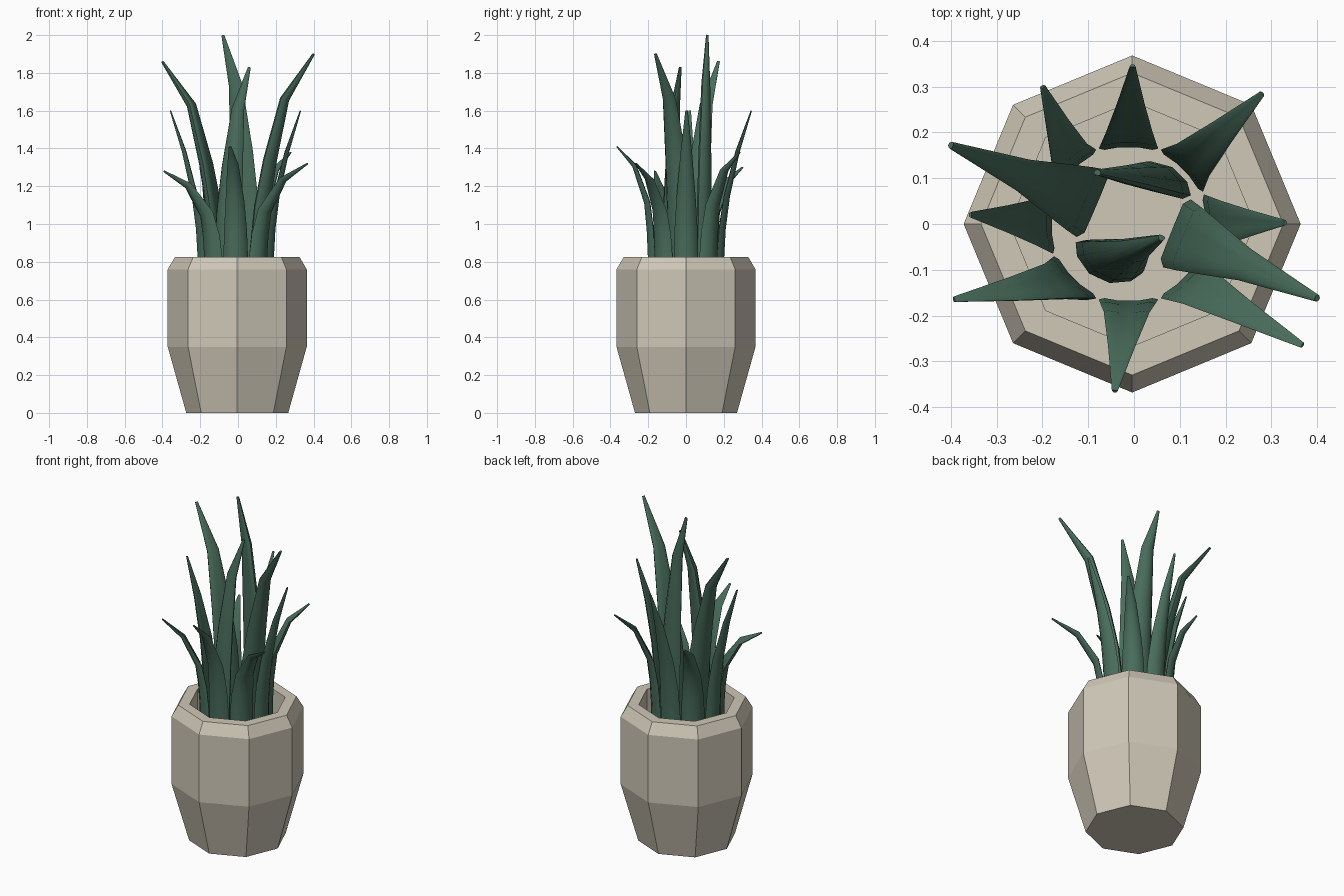
import bpy, bmesh
from math import cos, sin, radians, pi
from mathutils import Vector

if "Cube" in bpy.data.objects:
    bpy.data.objects.remove(bpy.data.objects["Cube"])


def material(name, rgb):
    m = bpy.data.materials.new(name)
    m.diffuse_color = (*rgb, 1)
    m.use_nodes = True
    m.node_tree.nodes["Principled BSDF"].inputs["Base Color"].default_value = m.diffuse_color
    return m


def loft(name, rings, mat, smooth=False):
    """Skin a list of closed rings and cap both ends."""
    bm = bmesh.new()
    loops = [[bm.verts.new(p) for p in r] for r in rings]
    n = len(loops[0])
    for a, b in zip(loops, loops[1:]):
        for i in range(n):
            j = (i + 1) % n
            bm.faces.new((a[i], a[j], b[j], b[i]))
    bm.faces.new(loops[0][::-1])
    bm.faces.new(loops[-1])
    bmesh.ops.recalc_face_normals(bm, faces=bm.faces)
    me = bpy.data.meshes.new(name)
    bm.to_mesh(me)
    bm.free()
    ob = bpy.data.objects.new(name, me)
    bpy.context.collection.objects.link(ob)
    me.materials.append(mat)
    if smooth:
        bpy.ops.object.select_all(action='DESELECT')
        ob.select_set(True)
        bpy.context.view_layer.objects.active = ob
        bpy.ops.object.shade_smooth_by_angle(angle=radians(50))
    return ob


clay = material("pale_clay", (0.63, 0.58, 0.48))
green = material("leaf_green", (0.065, 0.15, 0.105))

# Eight-sided pot: outer wall, chamfer, rim, inner wall, floor
FLOOR = 0.55
profile = [(0.27, 0), (0.368, 0.35), (0.368, 0.76), (0.33, 0.825),
           (0.267, 0.825), (0.267, FLOOR)]
loft("pot", [[(-0.004 + r * cos(i * pi / 4), r * sin(i * pi / 4), z)
              for i in range(8)] for r, z in profile], clay)


def leaf(name, base, tip, face, width, thick, bow, path):
    """Curved, tapering blade with a crescent section facing outward."""
    bx, by = base
    tx, ty, tz = tip
    pts = [Vector((bx, by, FLOOR)), Vector((bx, by, 0.82))]
    for h, out in path:
        pts.append(Vector((bx + (tx - bx) * out, by + (ty - by) * out,
                           0.82 + (tz - 0.82) * h)))
    taper = [1.0, 1.0, 0.93, 0.77, 0.46, 0.10]
    side0 = Vector((-sin(radians(face)), cos(radians(face)), 0))
    rings = []
    for k, p in enumerate(pts):
        tan = (pts[min(k + 1, len(pts) - 1)] - pts[max(k - 1, 0)]).normalized()
        side = (side0 - tan * side0.dot(tan)).normalized()
        out = side.cross(tan)
        s = taper[k]
        t = 0.35 + 0.65 * s if k < len(pts) - 1 else 0.2
        ring = []
        for i in range(10):
            u, v = cos(i * pi / 5), sin(i * pi / 5)
            ring.append(p + side * (u * s * width / 2)
                        + out * (v * t * thick / 2 - bow * s * (u * u - 0.4)))
        rings.append(ring)
    loft(name, rings, green, True)


upright = [(0.25, 0.08), (0.48, 0.22), (0.78, 0.48), (1, 1)]
arched = [(0.20, 0.06), (0.42, 0.21), (0.72, 0.55), (1, 1)]
drooping = [(0.25, 0.04), (0.50, 0.13), (0.83, 0.50), (1, 1)]

# Tall inner leaves
inner = [((-0.105, 0.05), (-0.40, 0.172, 1.86), 157),
         ((0.105, -0.025), (0.40, -0.162, 1.90), -22),
         ((0.05, 0.095), (-0.08, 0.112, 2.0), 75),
         ((-0.06, -0.085), (0.06, -0.03, 1.83), 245)]
for i, (b, t, f) in enumerate(inner):
    leaf(f"inner_leaf_{i + 1}", b, t, f, 0.16, 0.065, 0.02, upright)

# Outer ring of shorter leaves, one every 45 degrees
outer = [((0.33, 0.003, 1.6), arched), ((0.28, 0.285, 1.38), drooping),
         ((-0.003, 0.345, 1.6), arched), ((-0.20, 0.30, 1.30), drooping),
         ((-0.357, 0.02, 1.6), arched), ((-0.393, -0.165, 1.28), drooping),
         ((-0.042, -0.365, 1.41), drooping), ((0.368, -0.265, 1.32), drooping)]
for i, (tip, path) in enumerate(outer):
    a = i * pi / 4
    base = (-0.012 + 0.178 * cos(a), 0.178 * sin(a))
    leaf(f"outer_leaf_{i + 1}", base, tip, i * 45, 0.13, 0.036, 0.022, path)
